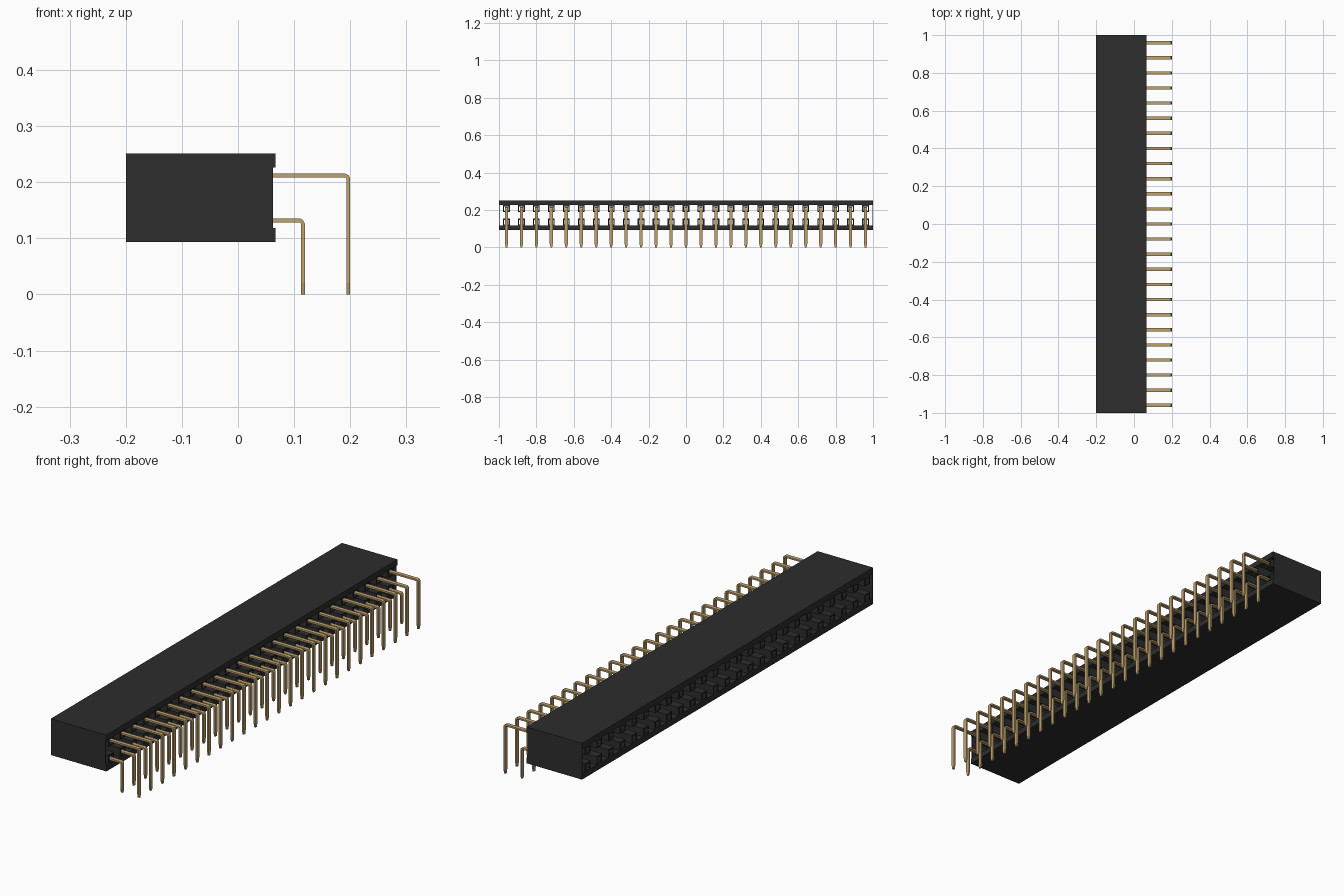
import bpy, bmesh

if "Cube" in bpy.data.objects:
    bpy.data.objects.remove(bpy.data.objects["Cube"], do_unlink=True)

COUNT, PITCH = 25, 0.08
FIRST_Y = -PITCH * (COUNT - 1) / 2
FRONT_X, REAR_X, RAIL_X = -0.2, 0.062, 0.067
BOTTOM, TOP, WALL = 0.093, 0.251, 0.025


def material(name, rgb, rough, metal=0.0):
    m = bpy.data.materials.new(name)
    m.use_nodes = True
    m.diffuse_color = (*rgb, 1)
    bsdf = m.node_tree.nodes["Principled BSDF"]
    bsdf.inputs["Base Color"].default_value = (*rgb, 1)
    bsdf.inputs["Roughness"].default_value = rough
    bsdf.inputs["Metallic"].default_value = metal
    return m


black = material("black plastic", (0.026, 0.026, 0.026), 0.6)
gold = material("gold metal", (0.53, 0.37, 0.16), 0.4)


def finish(name, bm, mat, repeat=False):
    bmesh.ops.recalc_face_normals(bm, faces=bm.faces)
    me = bpy.data.meshes.new(name)
    bm.to_mesh(me)
    bm.free()
    me.materials.append(mat)
    ob = bpy.data.objects.new(name, me)
    bpy.context.collection.objects.link(ob)
    if repeat:
        ob.location.y = FIRST_Y
        arr = ob.modifiers.new("row", 'ARRAY')
        arr.count = COUNT
        arr.use_relative_offset = False
        arr.use_constant_offset = True
        arr.constant_offset_displace = (0, PITCH, 0)
    return ob


def box(name, lo, hi, mat):
    bm = bmesh.new()
    bmesh.ops.create_cube(bm, size=1)
    for v in bm.verts:
        v.co = [(a + b) / 2 + c * (b - a) for a, b, c in zip(lo, hi, v.co)]
    return finish(name, bm, mat)


def sleeve(name, z0, z1, half_w, rim):
    """Square tube along x, repeated along y."""
    bm = bmesh.new()
    rings = []
    for x in (FRONT_X, REAR_X):
        for inset in (0, rim):
            w, a, b = half_w - inset, z0 + inset, z1 - inset
            rings.append([bm.verts.new((x, y, z)) for y, z in
                          ((-w, a), (w, a), (w, b), (-w, b))])
    for r, s in ((0, 1), (2, 3), (0, 2), (1, 3)):
        for i in range(4):
            j = (i + 1) % 4
            bm.faces.new((rings[r][i], rings[r][j], rings[s][j], rings[s][i]))
    return finish(name, bm, black, repeat=True)


def pin(name, out_x, z, half_w=0.0085, t=0.007):
    """Flat strip that runs back, bends down and narrows at the tip."""
    top = z + t / 2
    # matching (outer, inner) points along the bent strip
    path = [((-0.16, top), (-0.16, top - t)),
            ((out_x - 0.009, top), (out_x - 0.009, top - t)),
            ((out_x - 0.003, top - 0.003), (out_x - t - 0.001, top - t - 0.001)),
            ((out_x, top - 0.009), (out_x - t, top - 0.009)),
            ((out_x, 0.02), (out_x - t, 0.02)),
            ((out_x, 0.0), (out_x - t, 0.0))]
    bm = bmesh.new()
    rings = []
    for i, ((xo, zo), (xi, zi)) in enumerate(path):
        w = half_w * (0.5 if i == len(path) - 1 else 1)
        rings.append([bm.verts.new(p) for p in
                      ((xo, -w, zo), (xo, w, zo), (xi, w, zi), (xi, -w, zi))])
    for a, b in zip(rings, rings[1:]):
        for i in range(4):
            j = (i + 1) % 4
            bm.faces.new((a[i], a[j], b[j], b[i]))
    bm.faces.new(rings[0])
    bm.faces.new(rings[-1])
    return finish(name, bm, gold, repeat=True)


# Housing shell: thick top and bottom, thin ends, open front and rear
box("housing_top", (FRONT_X, -1, TOP - WALL), (RAIL_X, 1, TOP), black)
box("housing_bottom", (FRONT_X, -1, BOTTOM), (RAIL_X, 1, BOTTOM + WALL), black)
for side, y0, y1 in (("front", -1, -0.996), ("back", 0.996, 1)):
    box(side + "_end_wall", (FRONT_X, y0, BOTTOM + WALL), (REAR_X, y1, TOP - WALL), black)

# Contact sleeves joined to the top and bottom walls
sleeve("upper_sleeves", 0.19, TOP - WALL, 0.018, 0.006)
sleeve("lower_sleeves", BOTTOM + WALL, 0.154, 0.018, 0.006)

# Two rows of right-angle pins
pin("upper_pins", 0.2, 0.212)
pin("lower_pins", 0.119, 0.132)
